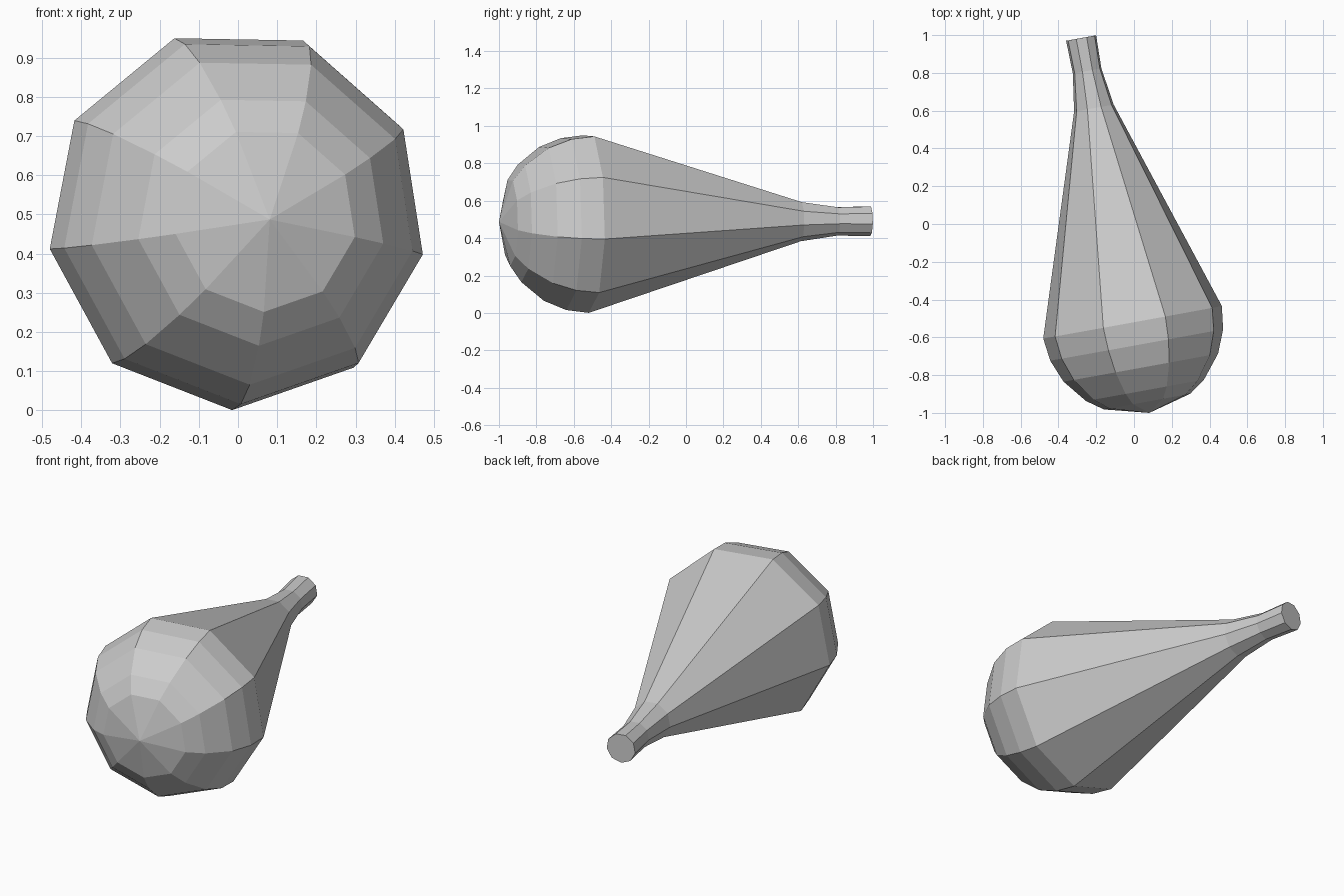
import bpy, bmesh, math

if "Cube" in bpy.data.objects:
    bpy.data.objects.remove(bpy.data.objects["Cube"])

SIDES = 9
R = 0.488  # radius of the round end

# Profile as (radius, distance along axis): hemispherical end, taper, flared neck
profile = [(0, 0)]
for f in (0.125, 0.25, 0.5, 0.75, 1.0):
    profile.append((R * math.sqrt(1 - (1 - f) ** 2), R * f))
profile += [(0.108, 1.64), (0.078, 1.84), (0.082, 2.017), (0, 2.017)]

# Spin the profile around the long (y) axis
bm = bmesh.new()
start = math.radians(-91)
verts = [bm.verts.new((r * math.cos(start), s, r * math.sin(start))) for r, s in profile]
edges = [bm.edges.new(pair) for pair in zip(verts, verts[1:])]
bmesh.ops.spin(bm, geom=verts + edges, cent=(0, 0, 0), axis=(0, 1, 0),
               angle=math.tau, steps=SIDES, use_duplicate=False)
bmesh.ops.remove_doubles(bm, verts=bm.verts, dist=0.0005)
bmesh.ops.dissolve_degenerate(bm, edges=bm.edges, dist=0.0005)
bmesh.ops.recalc_face_normals(bm, faces=bm.faces)

mesh = bpy.data.meshes.new("pear_shaped_body")
bm.to_mesh(mesh)
bm.free()

# Lay the body down, turned slightly about z
body = bpy.data.objects.new("pear_shaped_body", mesh)
body.location = (0.081, -1.0, 0.487)
body.rotation_euler = (math.radians(0.15), 0, math.radians(10.3))
bpy.context.collection.objects.link(body)
